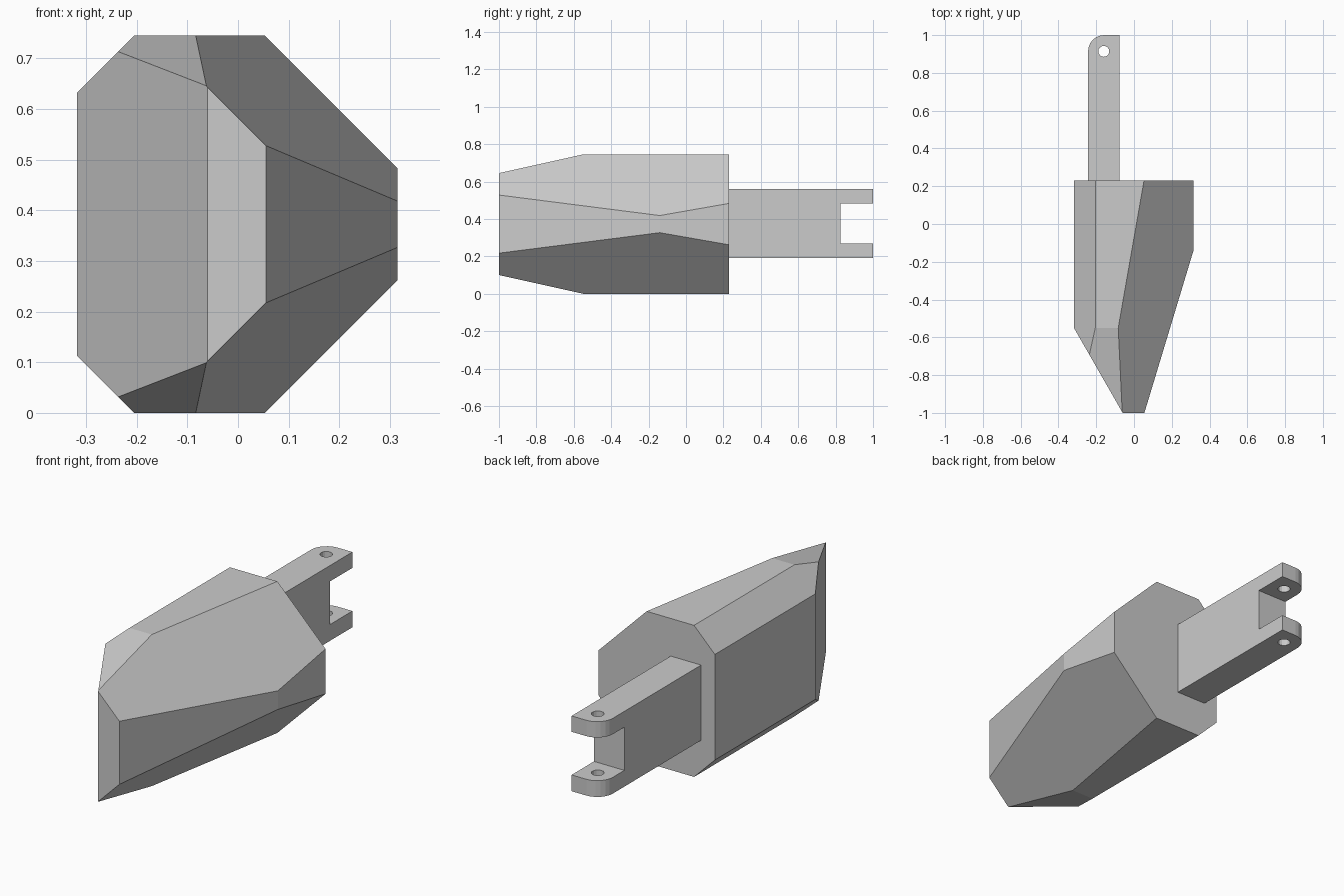
import bpy, bmesh
from math import sin, cos, pi
from mathutils import Vector

if "Cube" in bpy.data.objects:
    bpy.data.objects.remove(bpy.data.objects["Cube"])

H = 0.745          # body height; everything is symmetric about H / 2


def prism(name, outline, z0, z1):
    """Extrude an x/y outline from z0 to z1."""
    bm = bmesh.new()
    face = bm.faces.new([bm.verts.new((x, y, z0)) for x, y in outline])
    top = bmesh.ops.extrude_face_region(bm, geom=[face])["geom"]
    verts = [g for g in top if isinstance(g, bmesh.types.BMVert)]
    bmesh.ops.translate(bm, verts=verts, vec=(0, 0, z1 - z0))
    bmesh.ops.recalc_face_normals(bm, faces=bm.faces)
    mesh = bpy.data.meshes.new(name)
    bm.to_mesh(mesh)
    bm.free()
    obj = bpy.data.objects.new(name, mesh)
    bpy.context.collection.objects.link(obj)
    return obj


def slice_off(obj, point, normal):
    """Cut away everything on the normal side of a plane and cap the cut."""
    bm = bmesh.new()
    bm.from_mesh(obj.data)
    geom = bm.verts[:] + bm.edges[:] + bm.faces[:]
    cut = bmesh.ops.bisect_plane(bm, geom=geom, dist=1e-5, plane_co=point,
                                 plane_no=Vector(normal).normalized(), clear_outer=True)
    edges = [g for g in cut["geom_cut"] if isinstance(g, bmesh.types.BMEdge)]
    bmesh.ops.holes_fill(bm, edges=edges, sides=0)
    bmesh.ops.recalc_face_normals(bm, faces=bm.faces)
    bm.to_mesh(obj.data)
    bm.free()


def subtract(obj, cutter):
    mod = obj.modifiers.new("cut", 'BOOLEAN')
    mod.operation, mod.solver, mod.object = 'DIFFERENCE', 'EXACT', cutter
    bpy.context.view_layer.objects.active = obj
    bpy.ops.object.modifier_apply(modifier=mod.name)
    bpy.data.objects.remove(cutter)


def arc(cx, cy, r, a0, a1, n):
    return [(cx + r * cos(a0 + (a1 - a0) * i / n),
             cy + r * sin(a0 + (a1 - a0) * i / n)) for i in range(n + 1)]


# Faceted body: plan outline with planes sliced off, mirrored top and bottom
body = prism("body", [(-0.318, 0.23), (-0.318, -0.55), (-0.06, -1),
                      (0.055, -1), (0.315, -0.14), (0.315, 0.23)], 0, H)
facets = [((-0.205, 0, H), (-1, 0, 1)),             # left chamfer
          ((0.053, 0.23, H), (1, -0.175, 1)),       # large right slope
          ((0, -0.55, H), (0, -0.1, 0.45))]         # nose slope
for (px, py, pz), (nx, ny, nz) in facets:
    slice_off(body, (px, py, pz), (nx, ny, nz))
    slice_off(body, (px, py, H - pz), (nx, ny, -nz))

# Rear arm with one rounded corner
L, R = -0.243, -0.078
arm = prism("arm", [(L, 0.22), (R, 0.22), (R, 1.0)]
            + arc(L + 0.085, 0.915, 0.085, pi / 2, pi, 6), 0.19, 0.56)

# Fork slot and pin holes
subtract(arm, prism("slot_cutter", [(-0.4, 0.826), (0.1, 0.826), (0.1, 1.1), (-0.4, 1.1)],
                    0.27, 0.482))
subtract(arm, prism("pin_cutter", arc(-0.16, 0.914, 0.029, 0, 2 * pi, 16)[:-1], 0.1, 0.65))
